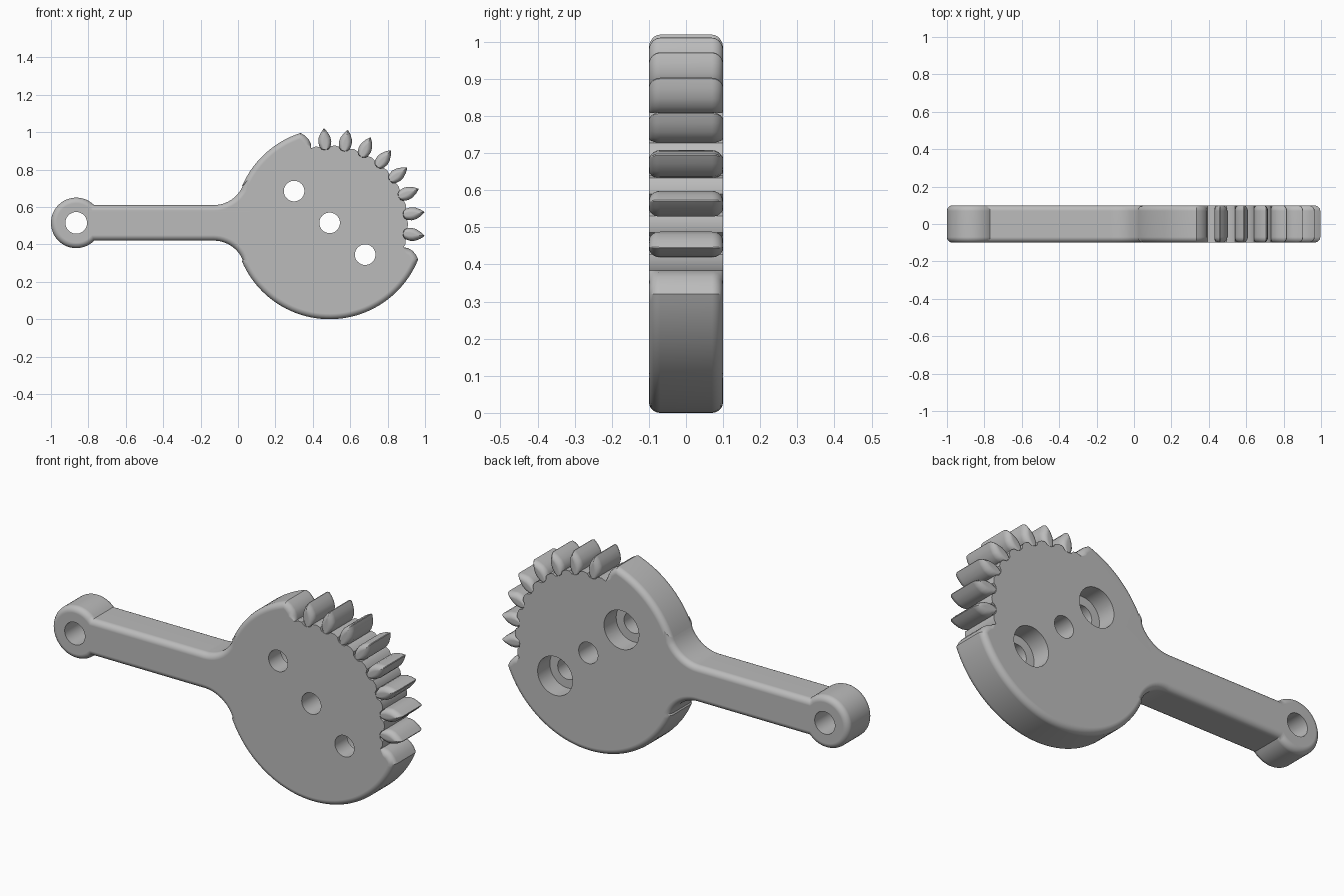
import bpy, bmesh
from math import sin, cos, pi, radians

cube = bpy.data.objects.get("Cube")
if cube:
    bpy.data.objects.remove(cube, do_unlink=True)

grey = bpy.data.materials.new("plain grey")
grey.use_nodes = True
grey.diffuse_color = (0.5, 0.5, 0.5, 1)
grey.node_tree.nodes["Principled BSDF"].inputs["Base Color"].default_value = (0.5, 0.5, 0.5, 1)

CX, CZ, R = 0.49, 0.51, 0.51      # disc centre and radius
HALF, ROUND = 0.1, 0.03           # half thickness, edge rounding
PITCH, FIRST, COUNT = 14.4, -7.4, 8
# tooth side: distance from the disc centre, half width
TOOTH = [(0.395, 0), (0.4, 0.018), (0.415, 0.03), (0.44, 0.035),
         (0.465, 0.031), (0.49, 0.018), (0.51, 0.002)]


def arc(cx, cz, r, a0, a1, n):
    steps = [radians(a0 + (a1 - a0) * i / n) for i in range(n + 1)]
    return [(cx + r * cos(a), cz + r * sin(a)) for a in steps]


def polar(angle, r, side=0):
    a = radians(angle) + side / r
    return CX + r * cos(a), CZ + r * sin(a)


def inset(points, weights, d):
    """Move a counterclockwise outline inwards by d, scaled per point."""
    out = []
    for i, (x, z) in enumerate(points):
        normals = []
        for (ax, az), (bx, bz) in ((points[i - 1], (x, z)),
                                   ((x, z), points[(i + 1) % len(points)])):
            length = ((bx - ax) ** 2 + (bz - az) ** 2) ** 0.5
            normals.append((-(bz - az) / length, (bx - ax) / length))
        (px, pz), (qx, qz) = normals
        k = d * weights[i] / max(0.4, 1 + px * qx + pz * qz)
        out.append((x + (px + qx) * k, z + (pz + qz) * k))
    return out


def rounded_levels(n=5):
    """Depth and inset pairs that give rounded front and back edges."""
    front = [(-HALF + ROUND * (1 - cos(t)), ROUND * (1 - sin(t)))
             for t in (pi / 2 * i / n for i in range(n + 1))]
    return front + [(-y, d) for y, d in reversed(front)]


def loft(name, outline_at):
    """Skin the outlines of all levels and close both ends."""
    bm = bmesh.new()
    loops = [[bm.verts.new((x, y, z)) for x, z in outline_at(d)]
             for y, d in rounded_levels()]
    n = len(loops[0])
    for a, b in zip(loops, loops[1:]):
        for i in range(n):
            j = (i + 1) % n
            bm.faces.new((a[i], a[j], b[j], b[i]))
    bm.faces.new(loops[0])
    bm.faces.new(loops[-1])
    bmesh.ops.recalc_face_normals(bm, faces=bm.faces)
    mesh = bpy.data.meshes.new(name)
    bm.to_mesh(mesh)
    bm.free()
    mesh.materials.append(grey)
    obj = bpy.data.objects.new(name, mesh)
    bpy.context.collection.objects.link(obj)
    return obj


def activate(obj):
    bpy.ops.object.select_all(action='DESELECT')
    obj.select_set(True)
    bpy.context.view_layer.objects.active = obj


def finish(obj):
    activate(obj)
    bpy.ops.object.shade_smooth_by_angle(angle=radians(32))
    mod = obj.modifiers.new("even shading", 'WEIGHTED_NORMAL')
    mod.keep_sharp = True


# Toothed edge of the disc: end flank, a socket per tooth, end flank
angles = [FIRST + PITCH * i for i in range(COUNT)]
low, high = FIRST - PITCH, FIRST + PITCH * COUNT
flank = TOOTH[3:-1]
outline = [polar(low, r, w) for r, w in reversed(flank)]
weights = [1] * len(flank)
roots = [polar(low, *TOOTH[2])]
for a in angles:
    roots.append(polar(a - PITCH / 2, 0.42))
    roots += [polar(a, r, -w) for r, w in reversed(TOOTH[:3])]
    roots += [polar(a, r, w) for r, w in TOOTH[1:3]]
roots += [polar(high - PITCH / 2, 0.42), polar(high, TOOTH[2][0], -TOOTH[2][1])]
outline += roots
weights += [0] * len(roots)
upper = [polar(high, r, -w) for r, w in flank]

# Disc rim, fillets, arm and eye
FX, FR, TURN = -0.13, 0.169, 23.1
AZ, ARM, EYE_X, EYE_R = 0.515, 0.095, -0.865, 0.135
upper += arc(CX, CZ, R, high, 180 - TURN, 20)
upper += arc(FX, AZ + ARM + FR, FR, -TURN, -90, 12)
upper += arc(EYE_X, AZ, EYE_R, 44.7, 315.3, 40)
upper += arc(FX, AZ - ARM - FR, FR, 90, TURN, 12)
upper += arc(CX, CZ, R, 180 + TURN, 360 + low, 44)
outline += upper
weights += [1] * len(upper)
body = loft("lever_body", lambda d: inset(outline, weights, d))

# Holes: through holes, and wide recesses from the back
holes = [(EYE_X, AZ, 0.058, 0), (CX, AZ, 0.055, 0)]
for s in (-1, 1):
    x, z = CX + 0.19 * s, AZ - 0.17 * s
    holes += [(x, z, 0.055, 0), (x, z, 0.1, 0.2)]
for x, z, r, y in holes:
    bpy.ops.mesh.primitive_cylinder_add(vertices=48, radius=r, depth=0.4,
                                        location=(x, y, z), rotation=(pi / 2, 0, 0))
    cutter = bpy.context.object
    cutter.hide_render = True
    cutter.data.materials.append(grey)
    mod = body.modifiers.new("hole", 'BOOLEAN')
    mod.operation, mod.solver, mod.object = 'DIFFERENCE', 'EXACT', cutter
    activate(body)
    bpy.ops.object.modifier_apply(modifier=mod.name)
    bpy.data.objects.remove(cutter, do_unlink=True)
finish(body)


# Gear teeth: pointed lenses with rounded ends
def tooth_outline(angle, d):
    base, tip = TOOTH[0][0], TOOTH[-1][0]
    side = [(r - 1.2 * d * (r - base) / (tip - base), w * (1 - d / 0.04))
            for r, w in TOOTH]
    return ([polar(angle, r, -w) for r, w in side]
            + [polar(angle, r, w) for r, w in reversed(side[1:])])


for i, a in enumerate(angles):
    finish(loft(f"gear_tooth_{i + 1}", lambda d: tooth_outline(a, d)))
